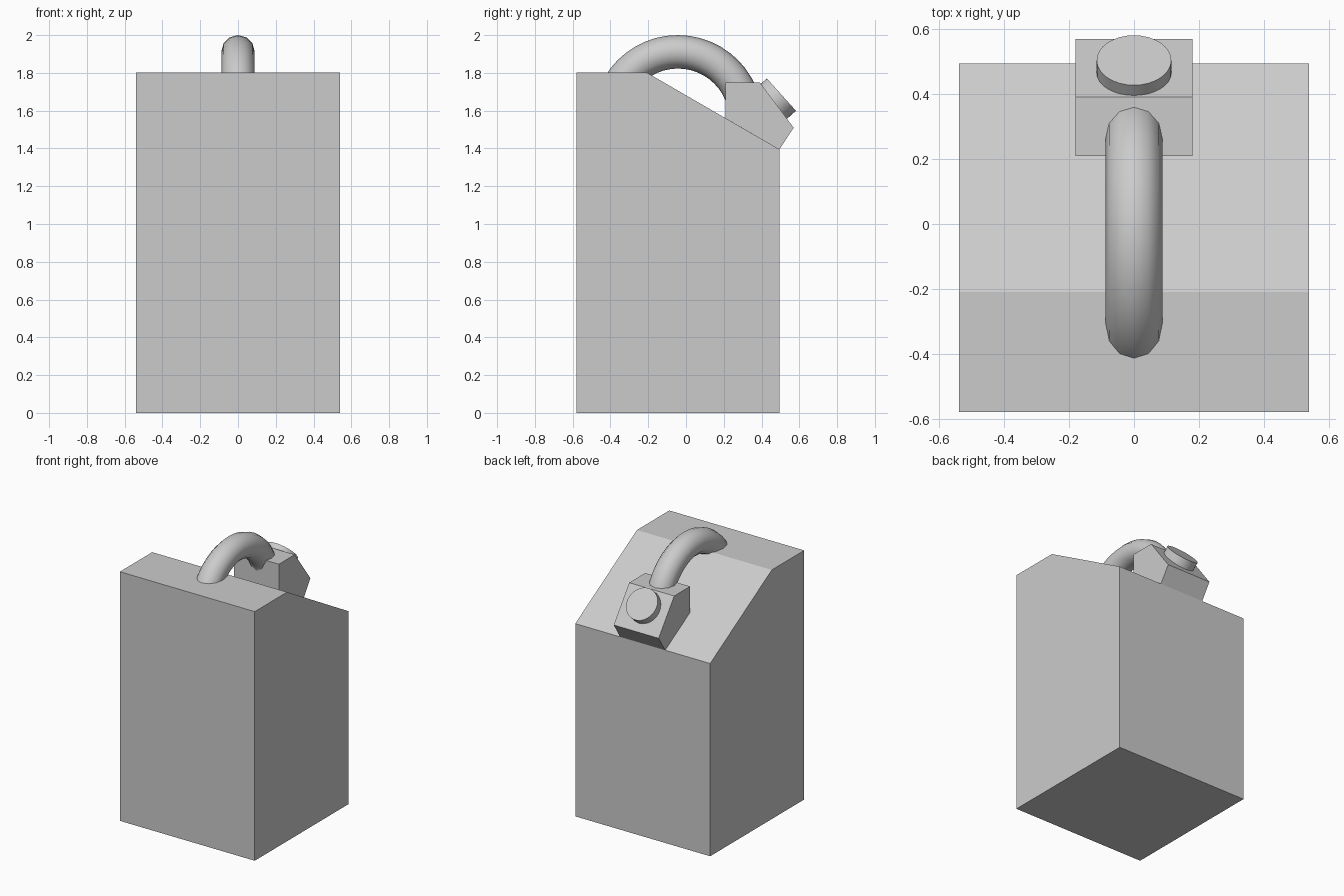
import bpy, bmesh, math
from mathutils import Vector

if "Cube" in bpy.data.objects:
    bpy.data.objects.remove(bpy.data.objects["Cube"])


def finish(name, bm, smooth=False):
    bmesh.ops.recalc_face_normals(bm, faces=bm.faces[:])
    mesh = bpy.data.meshes.new(name)
    bm.to_mesh(mesh)
    bm.free()
    obj = bpy.data.objects.new(name, mesh)
    bpy.context.collection.objects.link(obj)
    if smooth:
        bpy.ops.object.select_all(action='DESELECT')
        obj.select_set(True)
        bpy.context.view_layer.objects.active = obj
        bpy.ops.object.shade_smooth_by_angle(angle=math.radians(40))
    return obj


def extrude_profile(name, points, half_width):
    """Extrude a (y, z) side profile symmetrically along x."""
    bm = bmesh.new()
    face = bm.faces.new([bm.verts.new((-half_width, y, z)) for y, z in points])
    ext = bmesh.ops.extrude_face_region(bm, geom=[face], use_keep_orig=True)
    moved = [v for v in ext['geom'] if isinstance(v, bmesh.types.BMVert)]
    bmesh.ops.translate(bm, verts=moved, vec=(2 * half_width, 0, 0))
    return finish(name, bm)


# Can body with sloped shoulder
extrude_profile("can_body", [(-0.58, 0), (0.495, 0), (0.495, 1.395),
                             (-0.21, 1.803), (-0.58, 1.803)], 0.54)

# Spout block sitting on the slope
extrude_profile("spout_block", [(0.21, 1.56), (0.495, 1.395), (0.57, 1.51),
                                (0.392, 1.748), (0.21, 1.748)], 0.18)

# Screw cap, tilted out of the spout face
top, radius, depth = Vector((0, 0.505, 1.685)), 0.115, 0.075
normal = Vector((0, 0.743, 0.669)).normalized()
bm = bmesh.new()
bmesh.ops.create_cone(bm, cap_ends=True, segments=32,
                      radius1=radius, radius2=radius, depth=depth)
bmesh.ops.rotate(bm, verts=bm.verts, matrix=Vector((0, 0, 1)).rotation_difference(normal).to_matrix())
bmesh.ops.translate(bm, verts=bm.verts, vec=top - normal * depth / 2)
finish("cap", bm, True)

# Arched carrying handle: 12-sided ring swept over half a turn
centre, ring_radius, tube = Vector((0, -0.043, 1.55)), 0.3615, 0.0885
bm = bmesh.new()
ring = [bm.verts.new(centre + Vector((tube * math.sin(a), ring_radius + tube * math.cos(a), 0)))
        for a in (i * math.tau / 12 for i in range(12))]
start = bm.faces.new(ring)
bmesh.ops.spin(bm, geom=start.edges[:] + ring, cent=centre, axis=(1, 0, 0),
               angle=math.pi, steps=24)
finish("handle", bm, True)
